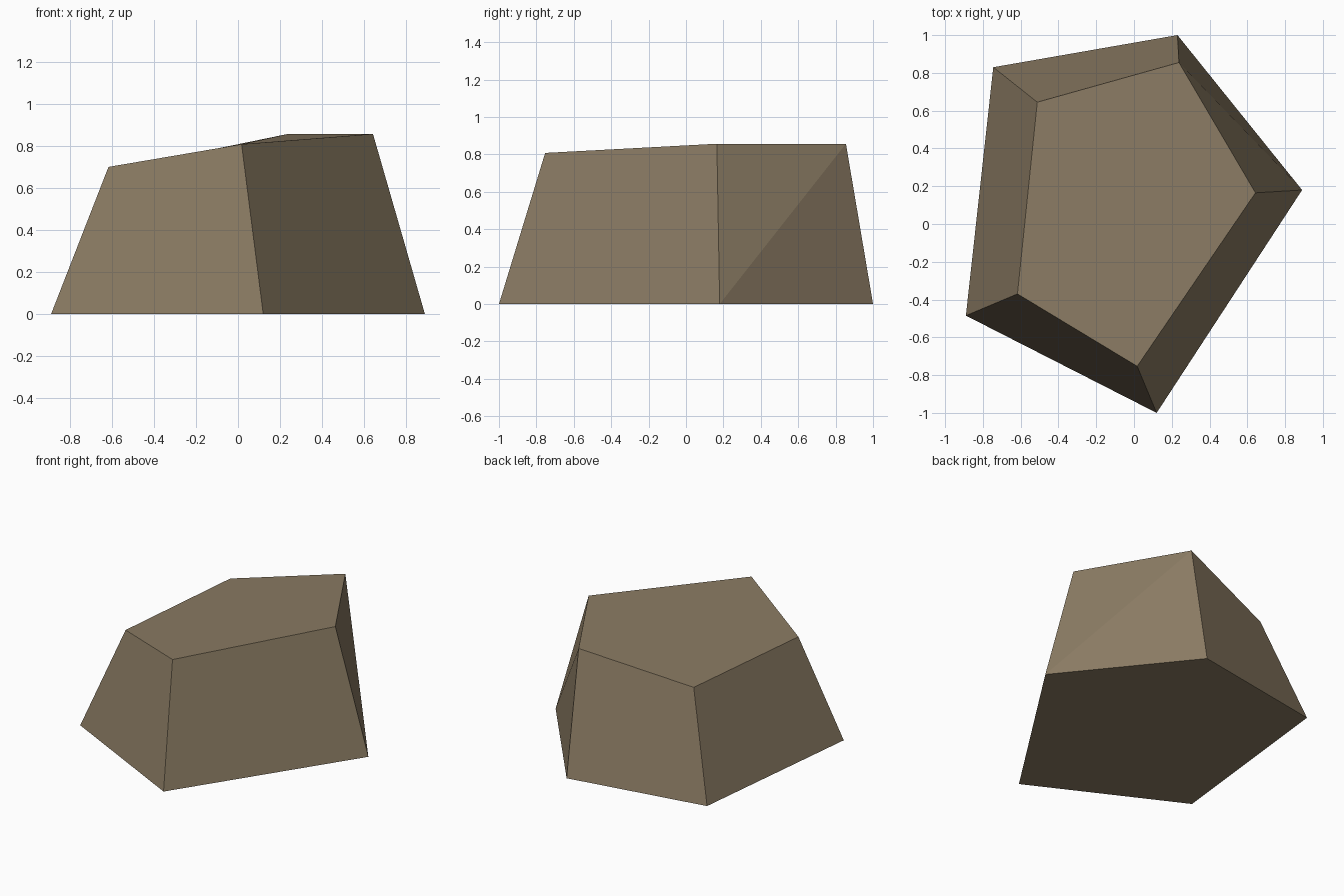
import bpy, bmesh

if "Cube" in bpy.data.objects:
    bpy.data.objects.remove(bpy.data.objects["Cube"])

# Outlines of the rock: flat five-sided base and a smaller, tilted crown
base = [(-0.89, -0.485, 0), (0.12, -1.0, 0), (0.89, 0.18, 0), (0.23, 1.0, 0), (-0.745, 0.83, 0)]
crown = [(-0.617, -0.37, 0.70), (0.017, -0.753, 0.808), (0.643, 0.165, 0.857),
         (0.238, 0.855, 0.857), (-0.512, 0.645, 0.703)]

bm = bmesh.new()
low = [bm.verts.new(p) for p in base]
high = [bm.verts.new(p) for p in crown]
bm.faces.new(low[::-1])
bm.faces.new(high)

# Sloping sides; the twisted right-back side is split along its outward diagonal
for i in range(5):
    j = (i + 1) % 5
    if i == 2:
        bm.faces.new((low[i], low[j], high[j]))
        bm.faces.new((low[i], high[j], high[i]))
    else:
        bm.faces.new((low[i], low[j], high[j], high[i]))
bmesh.ops.recalc_face_normals(bm, faces=bm.faces)

mesh = bpy.data.meshes.new("rock")
bm.to_mesh(mesh)
bm.free()

# Single stone colour
stone = bpy.data.materials.new("brown_stone")
stone.diffuse_color = (0.255, 0.198, 0.125, 1)
stone.use_nodes = True
stone.node_tree.nodes["Principled BSDF"].inputs["Base Color"].default_value = stone.diffuse_color
mesh.materials.append(stone)
rock = bpy.data.objects.new("rock", mesh)
bpy.context.collection.objects.link(rock)
